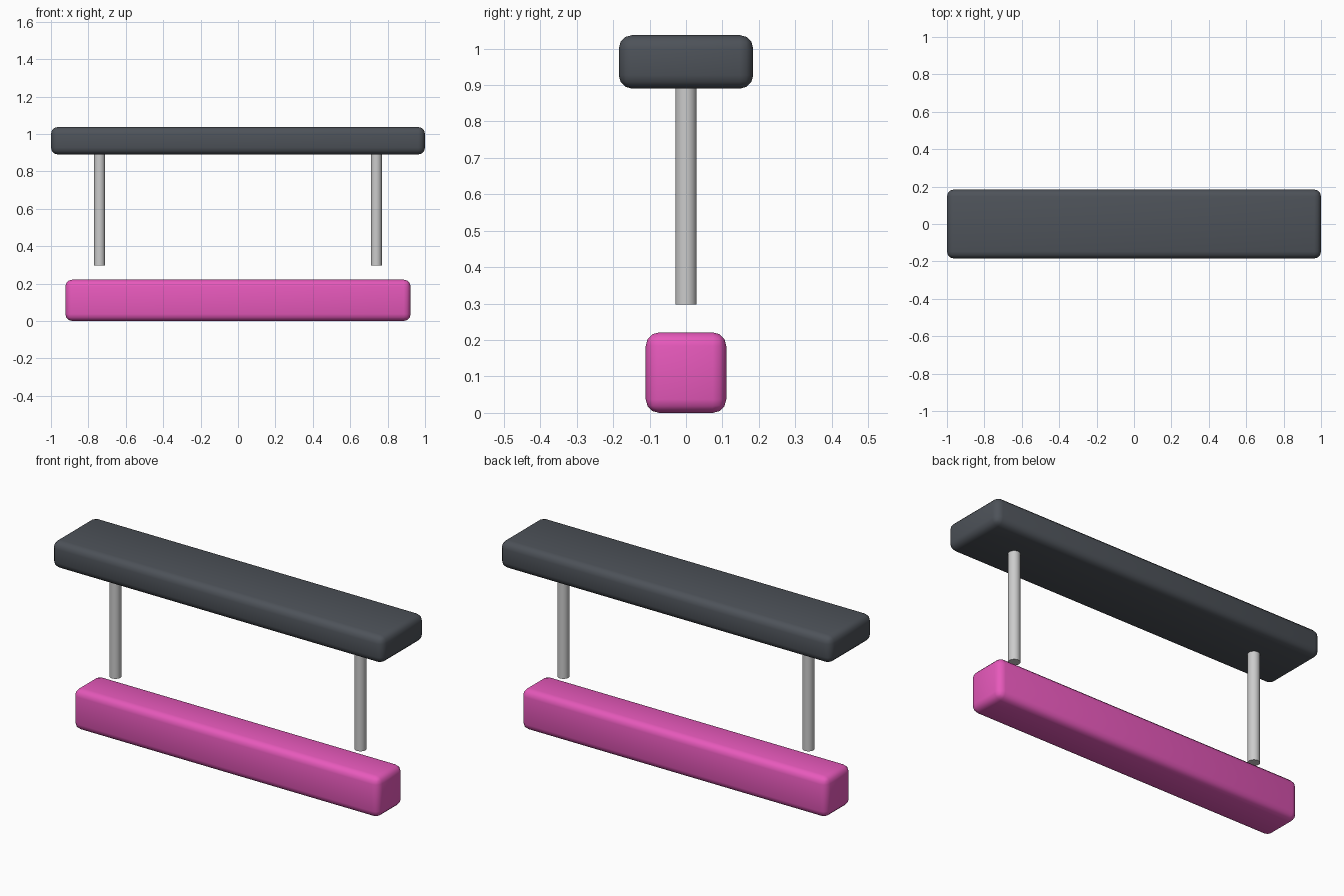
import bpy
import math

if "Cube" in bpy.data.objects:
    bpy.data.objects.remove(bpy.data.objects["Cube"])


def material(name, color):
    mat = bpy.data.materials.new(name)
    mat.diffuse_color = color
    mat.use_nodes = True
    mat.node_tree.nodes["Principled BSDF"].inputs["Base Color"].default_value = mat.diffuse_color
    return mat


def rounded_block(name, size, z_bottom, bevel, mat):
    bpy.ops.mesh.primitive_cube_add(size=1, location=(0, 0, z_bottom + size[2] / 2))
    ob = bpy.context.object
    ob.name = name
    ob.scale = size
    bpy.ops.object.transform_apply(location=False, rotation=False, scale=True)
    mod = ob.modifiers.new("rounded_edges", 'BEVEL')
    mod.width = bevel
    mod.segments = 3
    bpy.ops.object.modifier_apply(modifier=mod.name)
    bpy.ops.object.shade_smooth_by_angle(angle=math.radians(35))
    ob.data.materials.append(mat)
    return ob


def post(name, x, z0, z1, radius):
    bpy.ops.mesh.primitive_cylinder_add(vertices=32, radius=radius, depth=z1 - z0,
                                        location=(x, 0, (z0 + z1) / 2))
    ob = bpy.context.object
    ob.name = name
    bpy.ops.object.shade_smooth_by_angle(angle=math.radians(35))
    return ob


dark = material("dark_grey", (0.075, 0.085, 0.1, 1))
pink = material("pink", (0.8, 0.1, 0.5, 1))

# Lower square-section bar
rounded_block("lower_bar", (1.846, 0.221, 0.221), 0.0, 0.037, pink)

# Upper flat slab
rounded_block("upper_slab", (2.0, 0.369, 0.147), 0.89, 0.037, dark)

# Two round posts hanging from the slab, ending above the bar
for side, x in (("left", -0.74), ("right", 0.74)):
    post(side + "_post", x, 0.297, 1.036, 0.0295)
